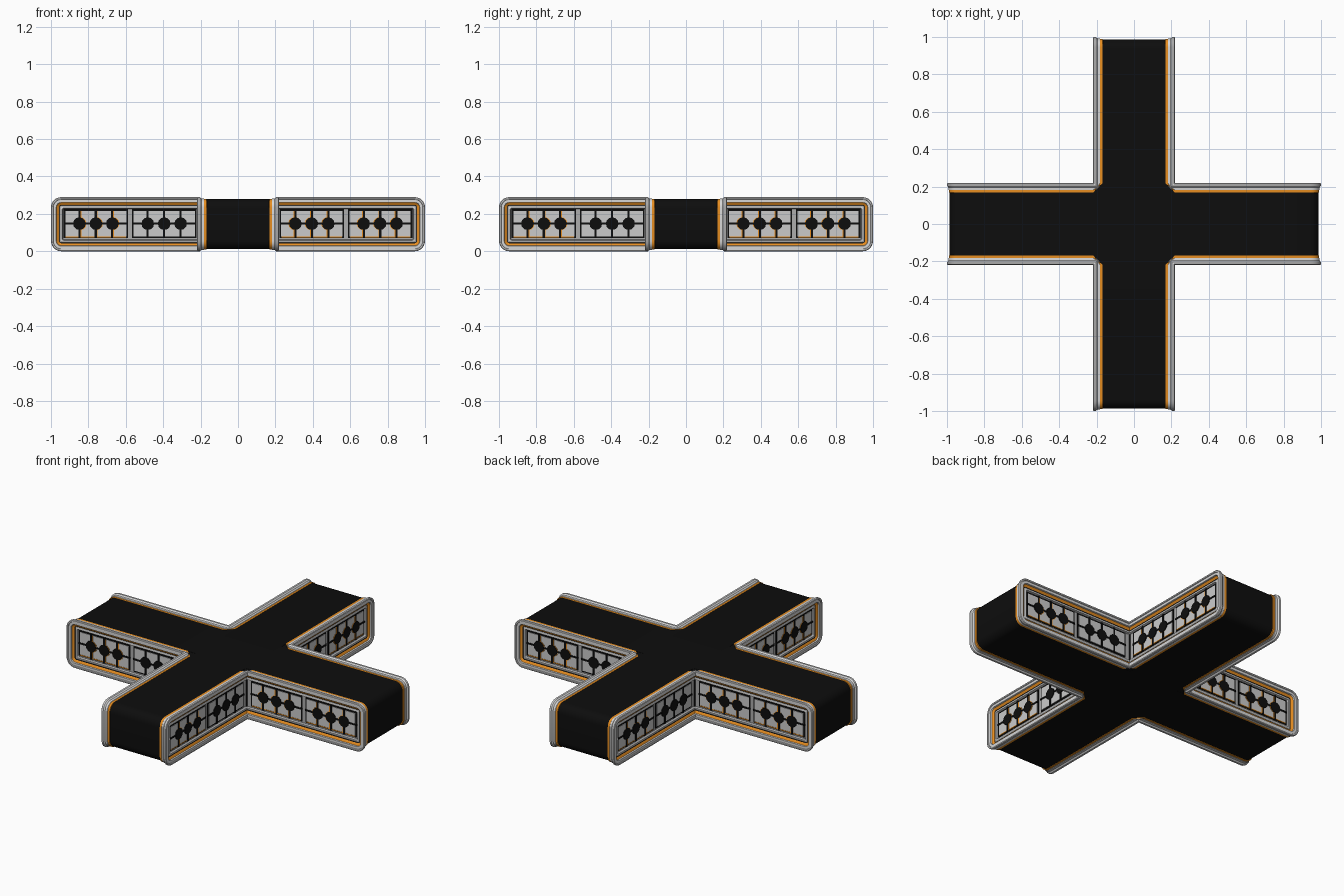
import bpy, bmesh, math

cube = bpy.data.objects.get("Cube")
if cube:
    bpy.data.objects.remove(cube, do_unlink=True)


def material(name, colour):
    mat = bpy.data.materials.new(name)
    mat.use_nodes = True
    mat.diffuse_color = (*colour, 1)
    mat.node_tree.nodes["Principled BSDF"].inputs["Base Color"].default_value = (*colour, 1)
    return mat


MATS = [material("black", (0.004, 0.004, 0.004)),
        material("orange", (0.8, 0.27, 0.015)),
        material("light grey", (0.68, 0.68, 0.68)),
        material("panel grey", (0.6, 0.6, 0.6)),
        material("trim grey", (0.42, 0.42, 0.42))]
BLACK, ORANGE, RIM, PANEL, TRIM = range(5)
HEIGHT = 0.29


def make_mesh(bm, name):
    bmesh.ops.remove_doubles(bm, verts=bm.verts, dist=1e-5)
    bmesh.ops.recalc_face_normals(bm, faces=bm.faces)
    mesh = bpy.data.meshes.new(name)
    bm.to_mesh(mesh)
    bm.free()
    for mat in MATS:
        mesh.materials.append(mat)
    return mesh


def add_object(name, mesh, turn=0):
    ob = bpy.data.objects.new(name, mesh)
    bpy.context.collection.objects.link(ob)
    ob.rotation_euler.z = turn * math.pi / 2
    return ob


def arc(cx, cz, r, start, end, steps=6):
    angles = [math.radians(start + (end - start) * i / steps) for i in range(steps + 1)]
    return [(cx + r * math.cos(a), cz + r * math.sin(a)) for a in angles]


def prism(bm, loop_a, loop_b, mat):
    a = [bm.verts.new(p) for p in loop_a]
    b = [bm.verts.new(p) for p in loop_b]
    n = len(a)
    faces = [bm.faces.new(a), bm.faces.new(b)]
    faces += [bm.faces.new((a[i], a[(i + 1) % n], b[(i + 1) % n], b[i])) for i in range(n)]
    for f in faces:
        f.material_index = mat


# Cross-shaped core: two arms with rounded ends and a chamfered hub
end, low, high, r = 0.987, 0.012, 0.279, 0.05
profile = (arc(end - r, high - r, r, 90, 0) + arc(end - r, low + r, r, 0, -90)
           + arc(r - end, low + r, r, 270, 180) + arc(r - end, high - r, r, 180, 90))
bm = bmesh.new()
prism(bm, [(x, -0.17, z) for x, z in profile], [(x, 0.17, z) for x, z in profile], BLACK)
arm = make_mesh(bm, "core_arm")
add_object("core_arm_sideways", arm)
add_object("core_arm_lengthways", arm, 1)

hub = []
for sx, sy in ((1, 1), (-1, 1), (-1, -1), (1, -1)):
    pair = [(sx * 0.218, sy * 0.168), (sx * 0.168, sy * 0.218)]
    hub += pair if sx * sy > 0 else pair[::-1]
bm = bmesh.new()
prism(bm, [(x, y, low + 0.001) for x, y in hub], [(x, y, high - 0.001) for x, y in hub], BLACK)
add_object("core_hub", make_mesh(bm, "core_hub"))


# Each wall has u along the arm, d out from the arm's middle, z up
def on_wall(u, d, z, side):
    return (u, -d, z) if side == 0 else (d, -u, z)


def rim_loop(inset, d):
    r = max(0.055 - inset, 0.008)
    x, top, bottom = 1 - inset, HEIGHT - inset, inset
    corner, bend = max(d, 0.195), max(0.218, d + 0.001)
    half = ([(bend, top)] + arc(x - r, top - r, r, 90, 0)
            + arc(x - r, bottom + r, r, 0, -90) + [(bend, bottom)])
    first = [on_wall(u, d, z, 0) for u, z in half]
    second = [on_wall(u, d, z, 1) for u, z in reversed(half)]
    return [(corner, -corner, top)] + first + [(corner, -corner, bottom)] + second


# Rim section: inset from the outline, depth, colour of the band that follows
SECTION = [(0.018, 0.166, ORANGE), (0.010, 0.168, ORANGE), (0.010, 0.181, RIM),
           (0.008, 0.183, RIM), (0.007, 0.196, RIM), (0.0, 0.204, RIM),
           (0.0, 0.215, RIM), (0.004, 0.218, RIM), (0.011, 0.218, RIM),
           (0.013, 0.214, RIM), (0.028, 0.214, RIM), (0.030, 0.206, ORANGE),
           (0.043, 0.199, BLACK), (0.046, 0.197, TRIM), (0.053, 0.201, RIM),
           (0.059, 0.201, TRIM), (0.064, 0.188, TRIM)]
bm = bmesh.new()
previous = None
for inset, d, mat in SECTION:
    ring = [bm.verts.new(p) for p in rim_loop(inset, d)]
    if previous:
        for i in range(len(ring)):
            j = (i + 1) % len(ring)
            f = bm.faces.new((previous[i], previous[j], ring[j], ring[i]))
            f.material_index = band
    previous, band = ring, mat
rim = make_mesh(bm, "rim")


def plate(bm, outline, d0, d1, side, mat):
    prism(bm, [on_wall(u, d0, z, side) for u, z in outline],
          [on_wall(u, d1, z, side) for u, z in outline], mat)


def rect(u0, u1, z0, z1):
    return [(u0, z0), (u1, z0), (u1, z1), (u0, z1)]


# Two framed panels per wall, each with three round vents joined by slots
bm = bmesh.new()
z0, z1, mid = 0.07, 0.225, 0.148
for side in (0, 1):
    plate(bm, rect(0.19, 0.945, 0.05, 0.24), 0.165, 0.19, side, TRIM)
    for u0, u1, lit in ((0.222, 0.567, side == 0), (0.588, 0.932, True)):
        plate(bm, rect(u0, u1, z0, z1), 0.188, 0.192, side, BLACK)
        plate(bm, rect(u0 + 0.009, u1 - 0.009, z0 + 0.009, z1 - 0.009), 0.19, 0.195, side, PANEL)
        plate(bm, rect(u0, u1, mid - 0.005, mid + 0.005), 0.192, 0.198, side, BLACK)
        if lit:
            plate(bm, rect(u0 + 0.01, u1 - 0.01, z0 + 0.005, z0 + 0.01), 0.19, 0.1965, side, ORANGE)
        for step in (-1, 0, 1):
            u = (u0 + u1) / 2 + step * 0.088
            if lit:
                plate(bm, rect(u - 0.010, u, z0 + 0.009, z1 - 0.009), 0.192, 0.197, side, ORANGE)
                plate(bm, arc(u - 0.003, mid, 0.035, 0, 330, 11), 0.192, 0.1975, side, ORANGE)
            plate(bm, rect(u - 0.005, u + 0.006, z0, z1), 0.192, 0.1985, side, BLACK)
            plate(bm, arc(u, mid, 0.034, 0, 330, 11), 0.192, 0.2, side, BLACK)
panels = make_mesh(bm, "wall_panels")

# Repeat the corner unit around the cross
for turn, place in enumerate(("front_left", "back_left", "back_right", "front_right")):
    add_object("rim_" + place, rim, turn)
    add_object("wall_panels_" + place, panels, turn)

# Smooth the rounded parts, keeping edges sharp
bpy.ops.object.select_all(action="DESELECT")
for name in ("core_arm_sideways", "rim_front_left"):
    ob = bpy.data.objects[name]
    ob.select_set(True)
    bpy.context.view_layer.objects.active = ob
bpy.ops.object.shade_smooth_by_angle(angle=math.radians(30))
